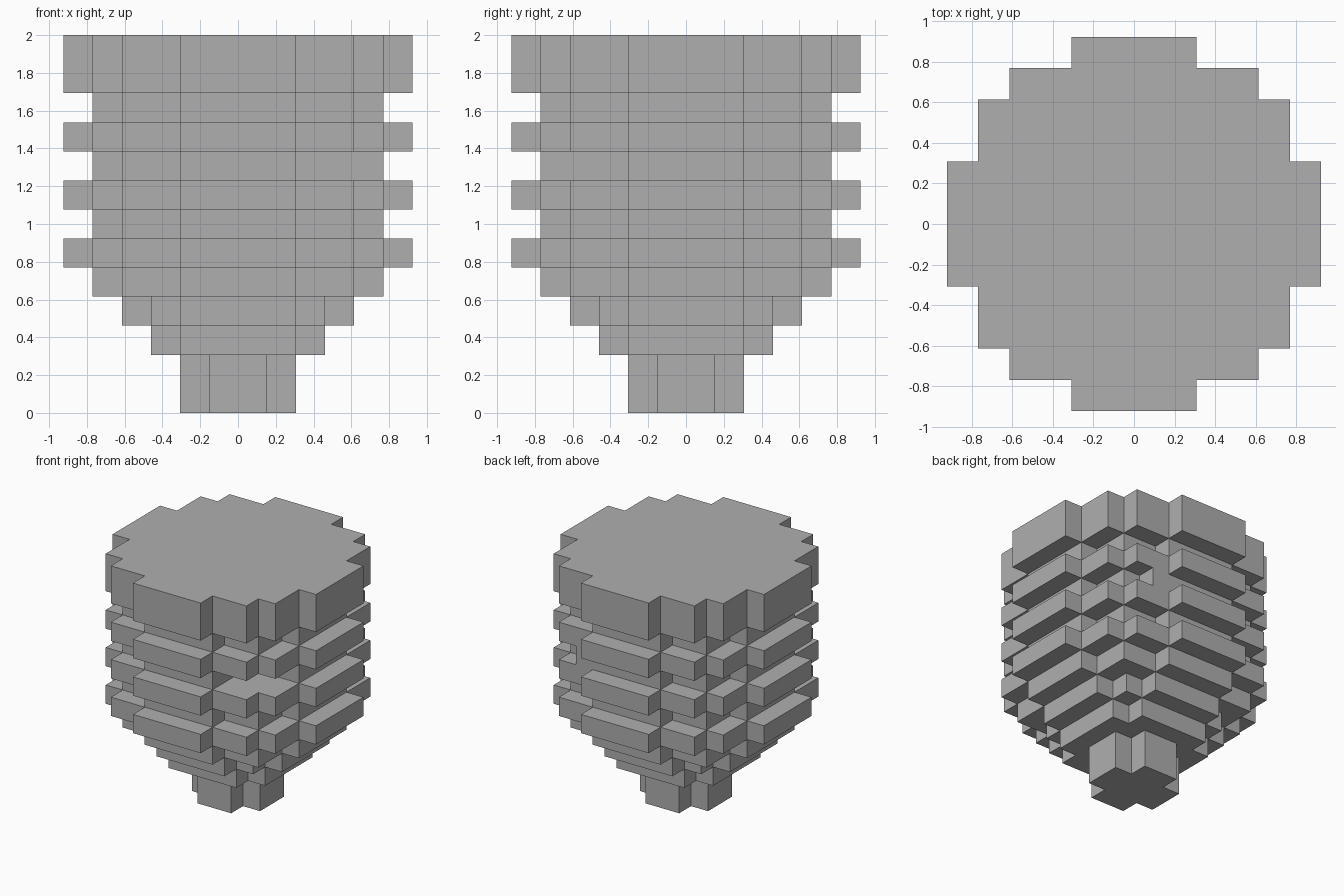
import bpy
import bmesh

cube = bpy.data.objects.get("Cube")
if cube:
    bpy.data.objects.remove(cube, do_unlink=True)

UNIT = 2 / 13  # one block

stone = bpy.data.materials.new("plain_grey")
stone.use_nodes = True
GREY = (0.43, 0.43, 0.43, 1)
stone.diffuse_color = GREY
stone.node_tree.nodes["Principled BSDF"].inputs["Base Color"].default_value = GREY

# Stepped quarter outlines: outer corners from the x side round to the y side
FOOT = [(2, 1), (1, 2)]
LOWER = [(3, 2), (2, 3)]
MIDDLE = [(4, 2), (3, 3), (2, 4)]
CORE = [(5, 2), (4, 4), (2, 5)]
RING = [(6, 2), (5, 4), (4, 5), (2, 6)]
CORE_EXTENDED = [(5, 2), (4, 4), (3, 5)]
CORE_RECESSED = [(5, 2), (2, 5)]


def quarter(corners, sx, sy):
    """Staircase points of one quadrant, in anticlockwise order."""
    points = []
    for i, (x, y) in enumerate(corners):
        if i:
            points.append((x, corners[i - 1][1]))
        points.append((x, y))
    if sx * sy < 0:
        points.reverse()
    return [(sx * x * UNIT, sy * y * UNIT) for x, y in points]


def tier(name, bottom, top, quarters):
    """Extrude a stepped outline made of four quarters."""
    signs = [(1, 1), (-1, 1), (-1, -1), (1, -1)]
    bm = bmesh.new()
    outline = [p for q, s in zip(quarters, signs) for p in quarter(q, *s)]
    base = bm.faces.new([bm.verts.new((x, y, bottom * UNIT)) for x, y in outline])
    result = bmesh.ops.extrude_face_region(bm, geom=[base], use_keep_orig=True)
    moved = [v for v in result["geom"] if isinstance(v, bmesh.types.BMVert)]
    bmesh.ops.translate(bm, verts=moved, vec=(0, 0, (top - bottom) * UNIT))
    bmesh.ops.recalc_face_normals(bm, faces=bm.faces)
    mesh = bpy.data.meshes.new(name)
    bm.to_mesh(mesh)
    bm.free()
    mesh.materials.append(stone)
    bpy.context.collection.objects.link(bpy.data.objects.new(name, mesh))


# Tapered base
tier("foot", 0, 2, [FOOT] * 4)
tier("lower_step", 2, 3, [LOWER] * 4)
tier("middle_step", 3, 4, [MIDDLE] * 4)

# Core sections alternating with projecting rings
for i, z in enumerate((4, 6, 10)):
    tier(f"core_section_{i + 1}", z, z + 1, [CORE] * 4)
for i, z in enumerate((5, 7, 9)):
    tier(f"ring_{i + 1}", z, z + 1, [RING] * 4)

# Irregular core section with one extended and one recessed corner
tier("notched_core_section", 8, 9, [CORE_EXTENDED, CORE, CORE, CORE_RECESSED])

# Thick top
tier("top_slab", 11, 13, [RING] * 4)
